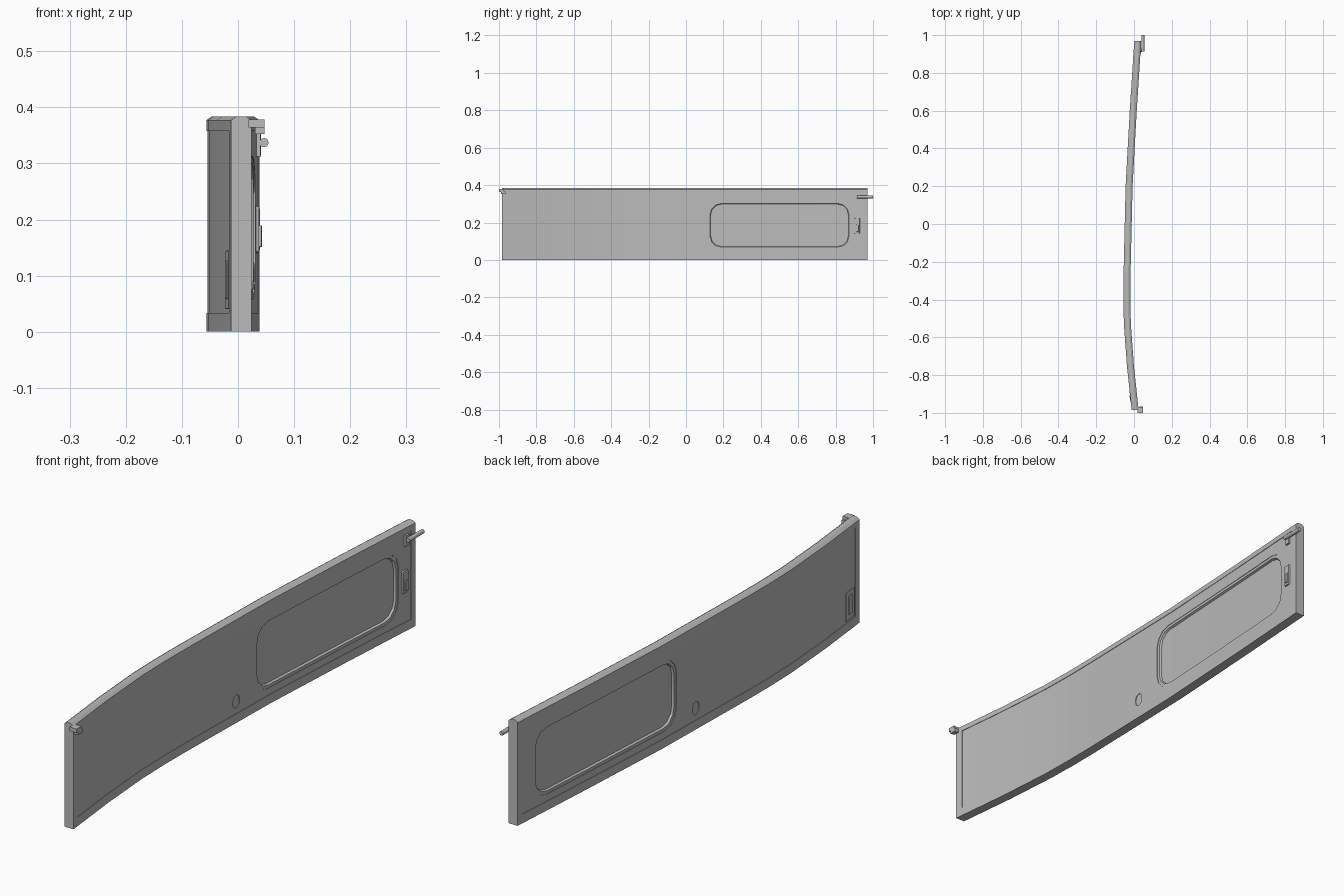
import bpy, bmesh, math
from mathutils import Vector

old = bpy.data.objects.get("Cube")
if old:
    bpy.data.objects.remove(old, do_unlink=True)

grey = bpy.data.materials.new("plain grey")
grey.use_nodes = True
grey.diffuse_color = (0.5, 0.5, 0.5, 1)
grey.node_tree.nodes["Principled BSDF"].inputs["Base Color"].default_value = (0.5, 0.5, 0.5, 1)

# Centre line of the bowed panel: (y, x)
BOW = [(-0.985, 0.006), (-0.75, -0.019), (-0.53, -0.035), (-0.4, -0.038),
       (-0.27, -0.037), (0.2, -0.026), (0.6, -0.004), (0.97, 0.020)]
HALF = 0.0185      # half the panel thickness
RECESS = 0.002     # depth of the field inside the border


def bow(y):
    for (y0, x0), (y1, x1) in zip(BOW, BOW[1:]):
        if y <= y1 or y1 == BOW[-1][0]:
            return x0 + (x1 - x0) * (y - y0) / (y1 - y0)


def add(name, bm):
    bmesh.ops.recalc_face_normals(bm, faces=bm.faces[:])
    mesh = bpy.data.meshes.new(name)
    bm.to_mesh(mesh)
    bm.free()
    mesh.materials.append(grey)
    obj = bpy.data.objects.new(name, mesh)
    bpy.context.collection.objects.link(obj)
    return obj


def loft(name, ring_a, ring_b):
    """Closed solid between two matching rings."""
    bm = bmesh.new()
    a = [bm.verts.new(p) for p in ring_a]
    b = [bm.verts.new(p) for p in ring_b]
    bm.faces.new(a)
    bm.faces.new(b)
    for i in range(len(a)):
        j = (i + 1) % len(a)
        bm.faces.new((a[i], a[j], b[j], b[i]))
    return add(name, bm)


def outline(x, y0, y1, z0, z1, r=0.0, steps=3):
    """Rectangle with rounded corners at a given x."""
    if r == 0:
        return [Vector((x, y, z)) for y, z in ((y0, z0), (y1, z0), (y1, z1), (y0, z1))]
    corners = [(y1 - r, z1 - r), (y0 + r, z1 - r), (y0 + r, z0 + r), (y1 - r, z0 + r)]
    ring = []
    for k, (cy, cz) in enumerate(corners):
        for i in range(steps + 1):
            t = math.pi / 2 * (k + i / steps)
            ring.append(Vector((x, cy + r * math.cos(t), cz + r * math.sin(t))))
    return ring


def block(name, x0, x1, y0, y1, z0, z1, r=0.0, taper=0.0):
    """Block whose x1 face is shrunk by taper."""
    t = taper
    return loft(name, outline(x0, y0, y1, z0, z1, r),
                outline(x1, y0 + t, y1 - t, z0 + t, z1 - t, max(r - t, 0)))


def bend(obj):
    """Cut at the bow's knees, then follow the bow."""
    bm = bmesh.new()
    bm.from_mesh(obj.data)
    bmesh.ops.triangulate(bm, faces=bm.faces[:])
    for y, _ in BOW[1:-1]:
        bmesh.ops.bisect_plane(bm, geom=bm.verts[:] + bm.edges[:] + bm.faces[:],
                               plane_co=(0, y, 0), plane_no=(0, 1, 0))
    for v in bm.verts:
        v.co.x += bow(v.co.y)
    bm.to_mesh(obj.data)
    bm.free()


# Panel, with a crowned top edge
profile = [(-HALF, 0), (HALF, 0), (HALF, 0.377), (0.008, 0.384), (-0.008, 0.384), (-HALF, 0.377)]
panel = loft("panel", [(x, BOW[0][0], z) for x, z in profile],
             [(x, BOW[-1][0], z) for x, z in profile])

# Recesses on both sides: border field, window step, window, round plug
cutters = []
for s in (-1, 1):
    out = s * 0.03
    cutters += [
        block("field_cutter", out, s * (HALF - RECESS), -0.955, 0.945, 0.033, 0.358),
        block("window_step_cutter", out, s * 0.0145, 0.118, 0.882, 0.058, 0.312, 0.066),
        block("window_cutter", s * 0.0155, s * 0.007, 0.128, 0.872, 0.068, 0.302, 0.06, 0.004),
        block("plug_cutter", out, s * 0.0135, -0.008, 0.028, 0.052, 0.1, 0.0175),
    ]
for c in cutters:
    m = panel.modifiers.new("cut", "BOOLEAN")
    m.operation = "DIFFERENCE"
    m.solver = "EXACT"
    m.object = c
graph = bpy.context.evaluated_depsgraph_get()
cut_mesh = bpy.data.meshes.new_from_object(panel.evaluated_get(graph))
panel.modifiers.clear()
panel.data = cut_mesh
for c in cutters:
    bpy.data.objects.remove(c, do_unlink=True)

# Latch plate on the outer face
parts = [
    panel,
    block("latch_plate", -0.014, -0.019, -0.95, -0.89, 0.04, 0.145, 0.006, 0.001),
    block("latch_bar", -0.014, -0.0215, -0.935, -0.908, 0.058, 0.128, 0.004, 0.001),
    # Door handle on the inner face
    block("handle_plate", 0.014, 0.0215, 0.9, 0.93, 0.14, 0.225, 0.006, 0.002),
    block("handle_lever", 0.02, 0.0255, 0.909, 0.924, 0.15, 0.19, 0.004, 0.001),
    # Mount of the hinge pin
    block("pin_mount", 0.014, 0.024, 0.912, 0.93, 0.312, 0.352),
]
for p in parts:
    bend(p)

# Hinge pin past the far end
bm = bmesh.new()
bmesh.ops.create_cone(bm, cap_ends=True, segments=12, radius1=0.008, radius2=0.008, depth=0.086)
for v in bm.verts:
    v.co = Vector((0.0465 + v.co.x, 0.957 + v.co.z, 0.337 + v.co.y))
pin = add("hinge_pin", bm)

# Stepped hook at the near end
block("hook_plate", 0.019, 0.047, -1.0, -0.972, 0.364, 0.378)
block("hook_block", 0.030, 0.047, -0.99, -0.966, 0.352, 0.366)

# Smooth curved faces, keep edges sharp
bpy.ops.object.select_all(action="DESELECT")
for o in (panel, pin):
    o.select_set(True)
bpy.context.view_layer.objects.active = panel
bpy.ops.object.shade_smooth_by_angle(angle=math.radians(25))
